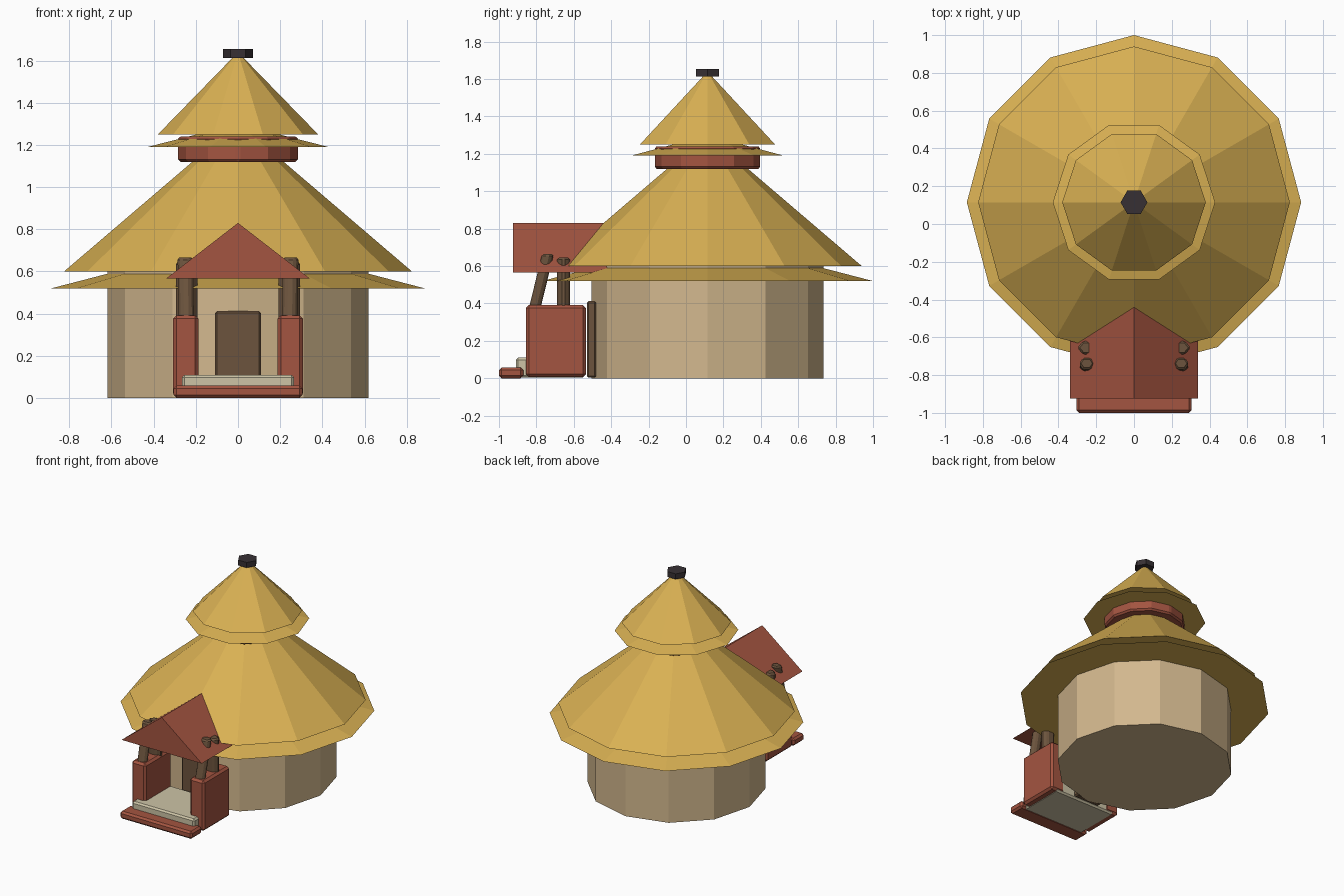
import bpy
import bmesh
import math
from mathutils import Vector, Matrix

cube = bpy.data.objects.get("Cube")
if cube:
    bpy.data.objects.remove(cube, do_unlink=True)

HUT_Y = 0.115


def material(name, rgb):
    m = bpy.data.materials.new(name)
    m.use_nodes = True
    m.diffuse_color = (*rgb, 1)
    bsdf = next(n for n in m.node_tree.nodes if n.type == 'BSDF_PRINCIPLED')
    bsdf.inputs["Base Color"].default_value = (*rgb, 1)
    bsdf.inputs["Roughness"].default_value = 0.9
    return m


THATCH = material("thatch_yellow", (0.70, 0.44, 0.087))
PLASTER = material("plaster_tan", (0.65, 0.48, 0.27))
RED = material("painted_red", (0.37, 0.09, 0.052))
WOOD = material("brown_wood", (0.15, 0.088, 0.047))
STONE = material("pale_stone", (0.61, 0.55, 0.38))
DARK = material("dark_cap", (0.038, 0.03, 0.034))


def finish(name, bm, mat, bevel=0):
    bmesh.ops.recalc_face_normals(bm, faces=bm.faces)
    mesh = bpy.data.meshes.new(name)
    bm.to_mesh(mesh)
    bm.free()
    mesh.materials.append(mat)
    ob = bpy.data.objects.new(name, mesh)
    bpy.context.collection.objects.link(ob)
    if bevel:
        mod = ob.modifiers.new("chamfer", 'BEVEL')
        mod.width = bevel
        mod.segments = 1
    return ob


def drum(name, mat, sides, r_low, r_top, z_low, z_top, bevel=0):
    """Capped cone or cylinder on the hut axis, with a corner facing +x."""
    bm = bmesh.new()
    low = [bm.verts.new((r_low * math.cos(a), HUT_Y + r_low * math.sin(a), z_low))
           for a in (math.tau * i / sides for i in range(sides))]
    bm.faces.new(low)
    if r_top:
        top = [bm.verts.new(((v.co.x) * r_top / r_low,
                             HUT_Y + (v.co.y - HUT_Y) * r_top / r_low, z_top)) for v in low]
        bm.faces.new(top)
        for i in range(sides):
            j = (i + 1) % sides
            bm.faces.new((low[i], low[j], top[j], top[i]))
    else:
        tip = bm.verts.new((0, HUT_Y, z_top))
        for i in range(sides):
            bm.faces.new((low[i], low[(i + 1) % sides], tip))
    return finish(name, bm, mat, bevel)


def box(name, mat, low, high, bevel):
    low, high = Vector(low), Vector(high)
    bm = bmesh.new()
    size = Matrix.Diagonal((*(high - low), 1))
    bmesh.ops.create_cube(bm, size=1, matrix=Matrix.Translation((low + high) / 2) @ size)
    return finish(name, bm, mat, bevel)


def post(name, start, end, rx, ry):
    """Six-sided wooden post sheared between two points."""
    bm = bmesh.new()
    rings = []
    for c in (start, end):
        rings.append([bm.verts.new((c[0] + rx * math.cos(a), c[1] + ry * math.sin(a), c[2]))
                      for a in (math.tau * i / 6 for i in range(6))])
        bm.faces.new(rings[-1])
    for i in range(6):
        j = (i + 1) % 6
        bm.faces.new((rings[0][i], rings[0][j], rings[1][j], rings[1][i]))
    return finish(name, bm, WOOD, 0.01)


# Round hut with two tiers of thatch
drum("hut_wall", PLASTER, 12, 0.62, 0.62, 0, 0.62)
drum("lower_thatch_skirt", THATCH, 12, 0.885, 0, 0.52, 0.75)
drum("main_thatch_roof", THATCH, 12, 0.825, 0, 0.60, 1.305)
drum("roof_collar", RED, 12, 0.285, 0.285, 1.12, 1.24, 0.012)
drum("upper_thatch_skirt", THATCH, 10, 0.43, 0, 1.19, 1.30)
drum("upper_thatch_roof", THATCH, 10, 0.38, 0, 1.25, 1.64)
drum("roof_finial", DARK, 6, 0.071, 0.071, 1.613, 1.654)

# Door and porch floor
box("door", WOOD, (-0.11, -0.53, 0.003), (0.11, -0.48, 0.412), 0.01)
box("porch_floor", STONE, (-0.265, -0.91, 0.003), (0.265, -0.54, 0.11), 0.012)
box("front_step", RED, (-0.305, -1.0, 0), (0.305, -0.87, 0.058), 0.014)

# Porch walls and posts on each side
for side, x in (("left", 1), ("right", -1)):
    inner, outer = sorted((x * 0.187, x * 0.308))
    box(side + "_porch_wall", RED, (inner, -0.856, 0.006), (outer, -0.535, 0.392), 0.016)
    post(side + "_leaning_post", (x * 0.245, -0.81, 0.37), (x * 0.25, -0.738, 0.665), 0.042, 0.036)
    post(side + "_upright_post", (x * 0.243, -0.655, 0.37), (x * 0.243, -0.655, 0.645), 0.057, 0.04)

# Porch gable roof
bm = bmesh.new()
ends = [[bm.verts.new((x, y, z)) for x, z in ((-0.34, 0.567), (0.34, 0.567), (0, 0.83))]
        for y in (-0.925, -0.42)]
for tri in ends:
    bm.faces.new(tri)
for i in range(3):
    j = (i + 1) % 3
    bm.faces.new((ends[0][i], ends[0][j], ends[1][j], ends[1][i]))
finish("porch_roof", bm, RED)
